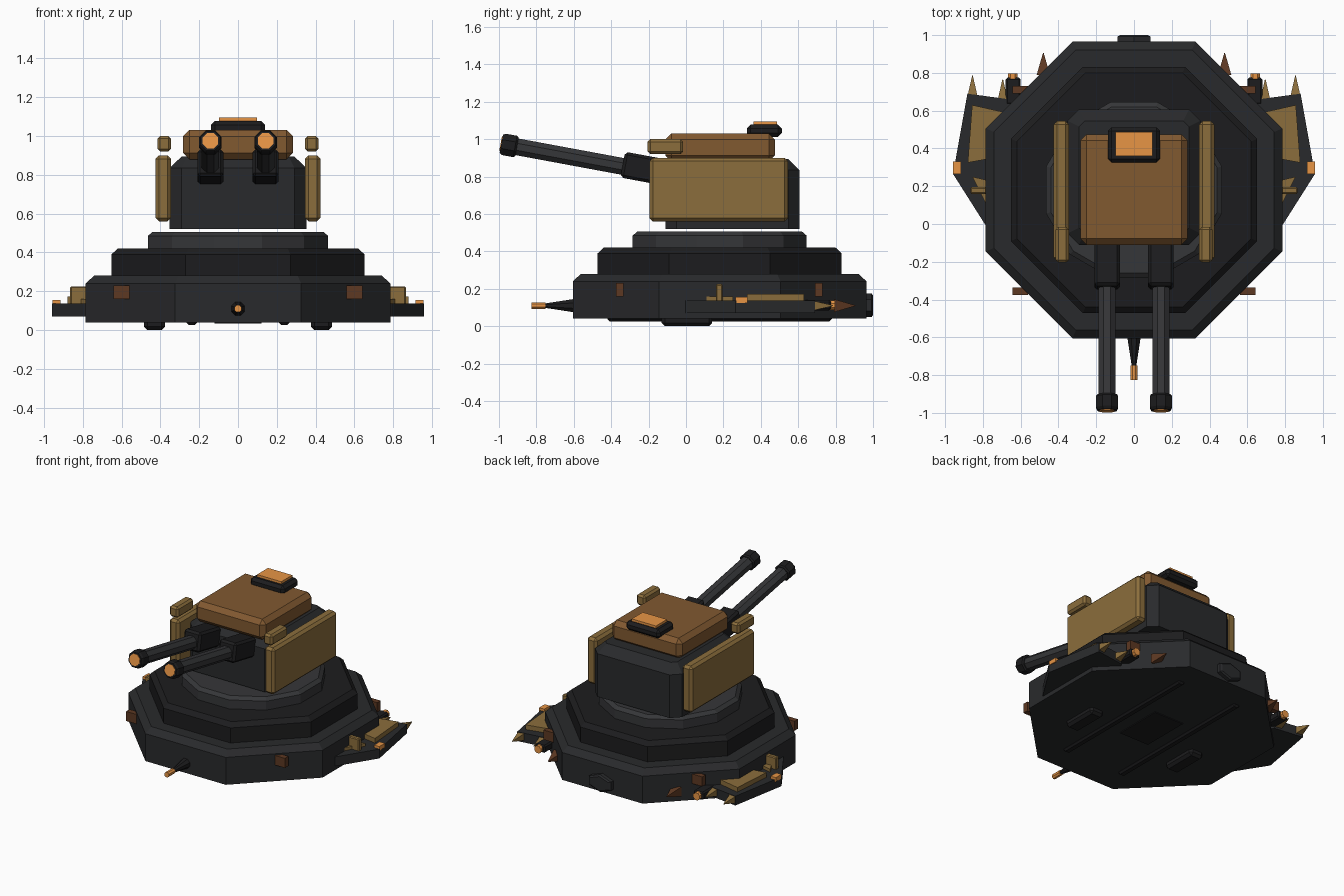
import bpy, bmesh
from math import pi, cos, sin, radians
from mathutils import Matrix, Euler

if "Cube" in bpy.data.objects:
    bpy.data.objects.remove(bpy.data.objects["Cube"])

CY = 0.18  # centre of the octagonal base


def material(name, r, g, b):
    m = bpy.data.materials.new(name)
    m.diffuse_color = (r, g, b, 1)
    m.use_nodes = True
    m.node_tree.nodes["Principled BSDF"].inputs["Base Color"].default_value = m.diffuse_color
    return m


DARK = material("dark_metal", 0.022, 0.023, 0.025)
BLACK = material("black_metal", 0.012, 0.012, 0.013)
STEEL = material("steel", 0.036, 0.037, 0.040)
GOLD = material("ochre_armour", 0.26, 0.155, 0.045)
BROWN = material("brown_armour", 0.22, 0.10, 0.03)
RUST = material("rust", 0.11, 0.04, 0.016)
ORANGE = material("orange_glow", 0.80, 0.30, 0.06)


def finish(name, bm, mat, loc=(0, 0, 0), rot=(0, 0, 0)):
    bmesh.ops.recalc_face_normals(bm, faces=bm.faces)
    bm.transform(Matrix.Translation(loc) @ Euler(rot).to_matrix().to_4x4())
    me = bpy.data.meshes.new(name)
    bm.to_mesh(me)
    bm.free()
    me.materials.append(mat)
    ob = bpy.data.objects.new(name, me)
    bpy.context.collection.objects.link(ob)
    return ob


def loft(name, rings, mat, loc=(0, 0, 0), rot=(0, 0, 0)):
    """Skin a stack of equal-length rings and cap both ends."""
    bm = bmesh.new()
    vs = [[bm.verts.new(p) for p in ring] for ring in rings]
    n = len(vs[0])
    for a, b in zip(vs, vs[1:]):
        for i in range(n):
            j = (i + 1) % n
            bm.faces.new((a[i], a[j], b[j], b[i]))
    bm.faces.new(vs[0][::-1])
    bm.faces.new(vs[-1])
    return finish(name, bm, mat, loc, rot)


def turned(name, n, profile, mat, loc=(0, 0, 0), rot=(0, 0, 0)):
    """n-sided solid from (apothem, height) pairs, flats facing the axes."""
    k = 1 / cos(pi / n)
    rings = [[(r * k * cos((2 * i + 1) * pi / n), r * k * sin((2 * i + 1) * pi / n), z)
              for i in range(n)] for r, z in profile]
    return loft(name, rings, mat, loc, rot)


def box(name, x, y, z, mat, bevel=0.0, loc=(0, 0, 0), rot=(0, 0, 0)):
    """Chamfered box from (min, max) ranges."""
    bm = bmesh.new()
    bmesh.ops.create_cube(bm, size=1)
    for v in bm.verts:
        v.co = [(lo + hi) / 2 + c * (hi - lo) for c, (lo, hi) in zip(v.co, (x, y, z))]
    if bevel:
        bmesh.ops.bevel(bm, geom=bm.edges[:], offset=bevel, segments=1,
                        affect='EDGES', profile=0.5)
    return finish(name, bm, mat, loc, rot)


def plate(name, pts, z0, z1, s, mat):
    """Flat polygon plate, mirrored in x by s."""
    return loft(name, [[(s * x, y, z) for x, y in pts] for z in (z0, z1)], mat)


def cut_rect(x, y0, y1, c, z):
    """Rectangle outline with cut corners."""
    return [(x, y0 + c, z), (x, y1 - c, z), (x - c, y1, z), (c - x, y1, z),
            (-x, y1 - c, z), (-x, y0 + c, z), (c - x, y0, z), (x - c, y0, z)]


# Stepped base and turning ring
turned("base", 8, [(0.785, 0.04), (0.785, 0.24), (0.742, 0.28)], DARK, (0, CY, 0))
turned("base_step", 8, [(0.652, 0.275), (0.652, 0.39), (0.62, 0.42)], BLACK, (0, CY, 0))
turned("turning_ring", 12, [(0.465, 0.415), (0.465, 0.485), (0.44, 0.506)], STEEL, (0, CY, 0))

# Turret housing
loft("turret_body", [cut_rect(0.352, -0.11, 0.607, 0.06, 0.52),
                     cut_rect(0.352, -0.11, 0.607, 0.06, 0.835),
                     cut_rect(0.29, -0.05, 0.545, 0.03, 0.895)], DARK)
box("roof_armour", (-0.283, 0.283), (-0.11, 0.475), (0.88, 1.03), BROWN, 0.032)
box("hatch", (-0.138, 0.138), (0.325, 0.512), (1.012, 1.078), BLACK, 0.02)
box("hatch_light", (-0.098, 0.098), (0.36, 0.487), (1.07, 1.095), ORANGE)

TILT = radians(10.5)
for s, side in ((-1, "left"), (1, "right")):
    def mir(a, b):
        return tuple(sorted((s * a, s * b)))

    # Side armour and sights
    box(f"side_armour_{side}", mir(0.345, 0.425), (-0.195, 0.545), (0.56, 0.90), GOLD, 0.018)
    box(f"sight_block_{side}", mir(0.345, 0.415), (-0.205, -0.015), (0.92, 1.0), GOLD, 0.014)

    # Gun: mount, barrel, muzzle, bore
    box(f"gun_mount_{side}", (-0.068, 0.068), (-0.12, 0.13), (-0.07, 0.07), BLACK, 0.015,
        (s * 0.142, -0.22, 0.842), (-TILT, 0, 0))
    at, aim = (s * 0.142, -0.25, 0.838), (pi / 2 - TILT, 0, 0)
    turned(f"barrel_{side}", 8, [(0.045, 0), (0.045, 0.71)], STEEL, at, aim)
    turned(f"muzzle_{side}", 8, [(0.05, 0.665), (0.058, 0.675), (0.058, 0.735), (0.05, 0.75)],
           BLACK, at, aim)
    turned(f"bore_{side}", 8, [(0.04, 0.74), (0.04, 0.754)], ORANGE, at, aim)

    # Rust blocks on the diagonal faces
    for y, end in ((-0.355, "front"), (0.71, "rear")):
        box(f"clamp_{end}_{side}", mir(0.56, 0.642), (y - 0.02, y + 0.02), (0.16, 0.23), RUST)

    # Side wing with panels, light and spikes
    plate(f"wing_{side}", [(0.76, -0.02), (0.79, 0.0), (0.958, 0.265), (0.882, 0.69),
                           (0.66, 0.66), (0.62, 0.6)], 0.07, 0.138, s, DARK)
    plate(f"wing_panel_{side}", [(0.88, 0.325), (0.857, 0.63), (0.68, 0.59), (0.77, 0.345)],
          0.13, 0.172, s, GOLD)
    plate(f"wing_strip_{side}", [(0.77, 0.08), (0.855, 0.25), (0.77, 0.23)],
          0.13, 0.16, s, GOLD)
    box(f"wing_post_{side}", mir(0.77, 0.865), (0.16, 0.195), (0.13, 0.225), GOLD, 0.006)
    box(f"wing_light_{side}", mir(0.915, 0.957), (0.265, 0.33), (0.125, 0.156), ORANGE)
    for i, (x, y, r, mat) in enumerate(((0.855, 0.67, 0.028, GOLD), (0.695, 0.65, 0.028, GOLD),
                                        (0.48, 0.79, 0.035, RUST))):
        turned(f"spike_{i + 1}_{side}", 4, [(r, 0), (0.002, 0.115)], mat,
               (s * x, y, 0.11), (-pi / 2, 0, 0))

    # Rear connector
    box(f"connector_{side}", mir(0.60, 0.68), (0.63, 0.775), (0.085, 0.14), BLACK, 0.01)
    turned(f"connector_cap_{side}", 8, [(0.026, 0), (0.026, 0.04)], ORANGE,
           (s * 0.642, 0.757, 0.112), (-pi / 2, 0, 0))

    # Feet and rails underneath
    box(f"foot_{side}", mir(0.375, 0.485), (-0.13, 0.14), (0.0, 0.06), BLACK, 0.018)
    box(f"long_rail_{side}", mir(0.21, 0.265), (-0.42, 0.78), (0.026, 0.06), BLACK, 0.012)

# Front probe
turned("probe", 8, [(0.036, 0), (0.01, 0.17)], BLACK, (0, -0.595, 0.11), (pi / 2, 0, 0))
turned("probe_tip", 8, [(0.018, 0), (0.018, 0.075)], ORANGE, (0, -0.75, 0.11), (pi / 2, 0, 0))

# Rear boss and centre rail
turned("rear_boss", 6, [(0.0, -0.02), (0.055, -0.02), (0.055, 0.03), (0.045, 0.038)][1:], DARK,
       (0, 0.962, 0.112), (-pi / 2, 0, 0)).data.transform(Matrix.Diagonal((1.6, 1, 1, 1)))
box("centre_rail", (-0.12, 0.12), (0.0, 0.36), (0.034, 0.06), BLACK)
